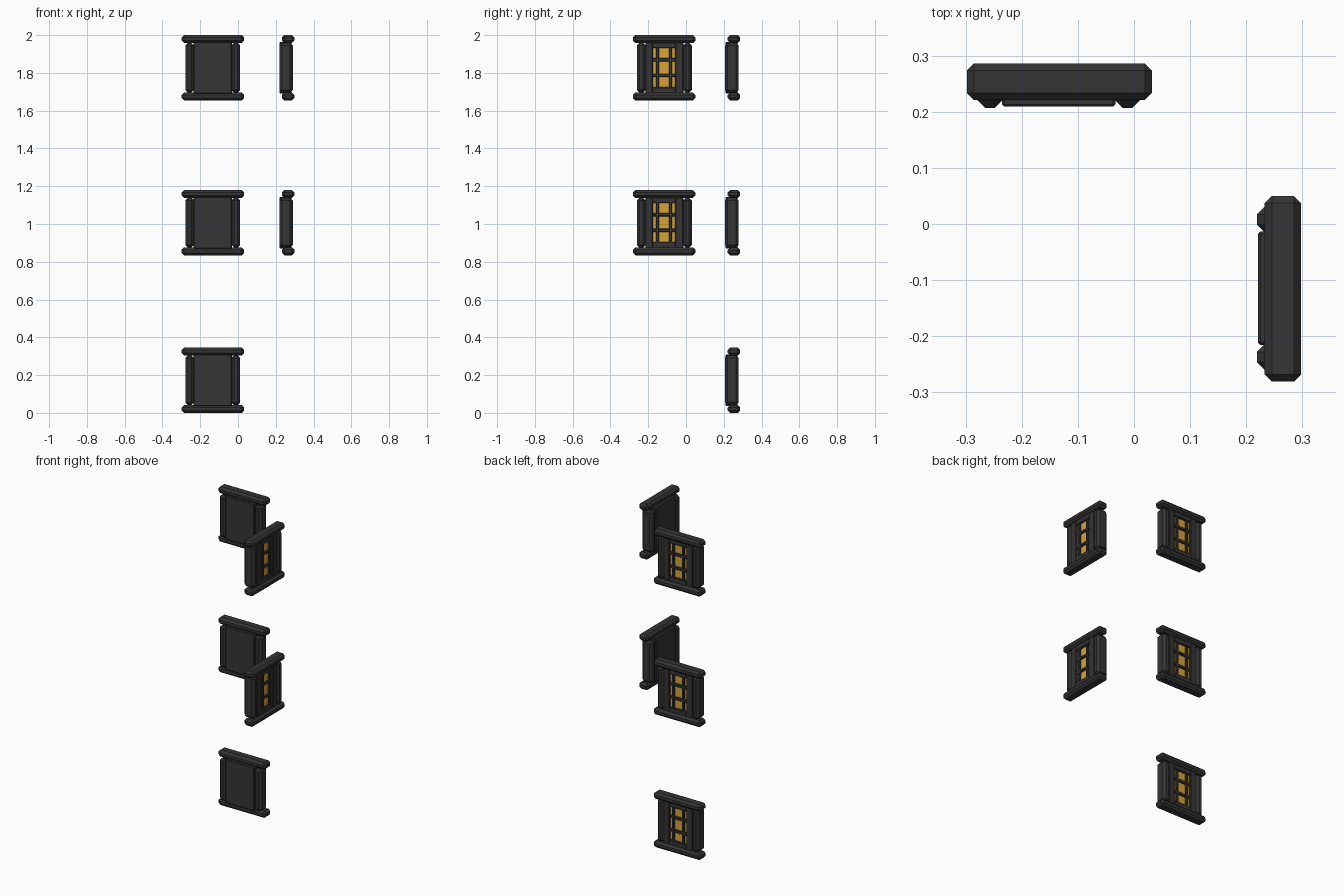
import bpy, bmesh, math
from mathutils import Matrix

if "Cube" in bpy.data.objects:
    bpy.data.objects.remove(bpy.data.objects["Cube"])


def material(name, rgb):
    m = bpy.data.materials.new(name)
    m.diffuse_color = (*rgb, 1)
    m.use_nodes = True
    m.node_tree.nodes["Principled BSDF"].inputs["Base Color"].default_value = m.diffuse_color
    return m


DARK = material("dark charcoal", (0.035, 0.035, 0.035))
GOLD = material("warm gold", (0.68, 0.37, 0.035))


def box(name, xr, yr, zr, mat, place, bevel=0.0):
    """Chamfered box from min/max ranges, moved by the window's placement."""
    bm = bmesh.new()
    bmesh.ops.create_cube(bm, size=1)
    for v in bm.verts:
        for i, (lo, hi) in enumerate((xr, yr, zr)):
            v.co[i] = lo + (v.co[i] + 0.5) * (hi - lo)
    if bevel:
        bmesh.ops.bevel(bm, geom=bm.edges[:], offset=bevel, segments=1,
                        affect='EDGES', profile=0.5)
    mesh = bpy.data.meshes.new(name)
    bm.to_mesh(mesh)
    bm.free()
    mesh.materials.append(mat)
    ob = bpy.data.objects.new(name, mesh)
    ob.matrix_world = place
    bpy.context.collection.objects.link(ob)
    return ob


def window(place):
    """One window, glazing facing local +y, base at local z = 0."""
    # top and bottom rails
    for name, z in (("bottom_rail", 0.0), ("top_rail", 0.304)):
        box(name, (-0.165, 0.165), (-0.0325, 0.0325), (z, z + 0.042), DARK, place, 0.0125)
    # side posts
    for name, x in (("left_post", -0.1235), ("right_post", 0.1215)):
        box(name, (x - 0.0225, x + 0.0225), (-0.0465, 0.0245), (0.041, 0.305),
            DARK, place, 0.0135)
    # solid back panel
    box("back_panel", (-0.102, 0.1), (-0.0445, 0.003), (0.036, 0.31), DARK, place, 0.004)
    # gold pane
    box("gold_pane", (-0.066, 0.068), (0.001, 0.006), (0.06, 0.288), GOLD, place)
    # surround of the pane
    for name, x0, x1 in (("left_stile", -0.102, -0.0575), ("right_stile", 0.0595, 0.1)):
        box(name, (x0, x1), (0.0, 0.018), (0.038, 0.308), DARK, place, 0.004)
    for name, z0, z1 in (("sill", 0.038, 0.071), ("head", 0.277, 0.308)):
        box(name, (-0.06, 0.062), (0.0, 0.0175), (z0, z1), DARK, place, 0.004)
    # glazing bars
    for x in (-0.0335, 0.0355):
        box("upright_bar", (x - 0.008, x + 0.008), (0.0, 0.0165), (0.066, 0.282),
            DARK, place, 0.003)
    for z in (0.132, 0.216):
        box("cross_bar", (-0.06, 0.062), (0.0, 0.0155), (z - 0.009, z + 0.009),
            DARK, place, 0.003)


# three windows on the back wall, two on the right wall
for z in (0.0, 0.834, 1.654):
    window(Matrix.Translation((-0.133, 0.2535, z)))
for z in (0.834, 1.654):
    window(Matrix.Translation((0.2655, -0.1155, z)) @ Matrix.Rotation(-math.pi / 2, 4, 'Z'))
